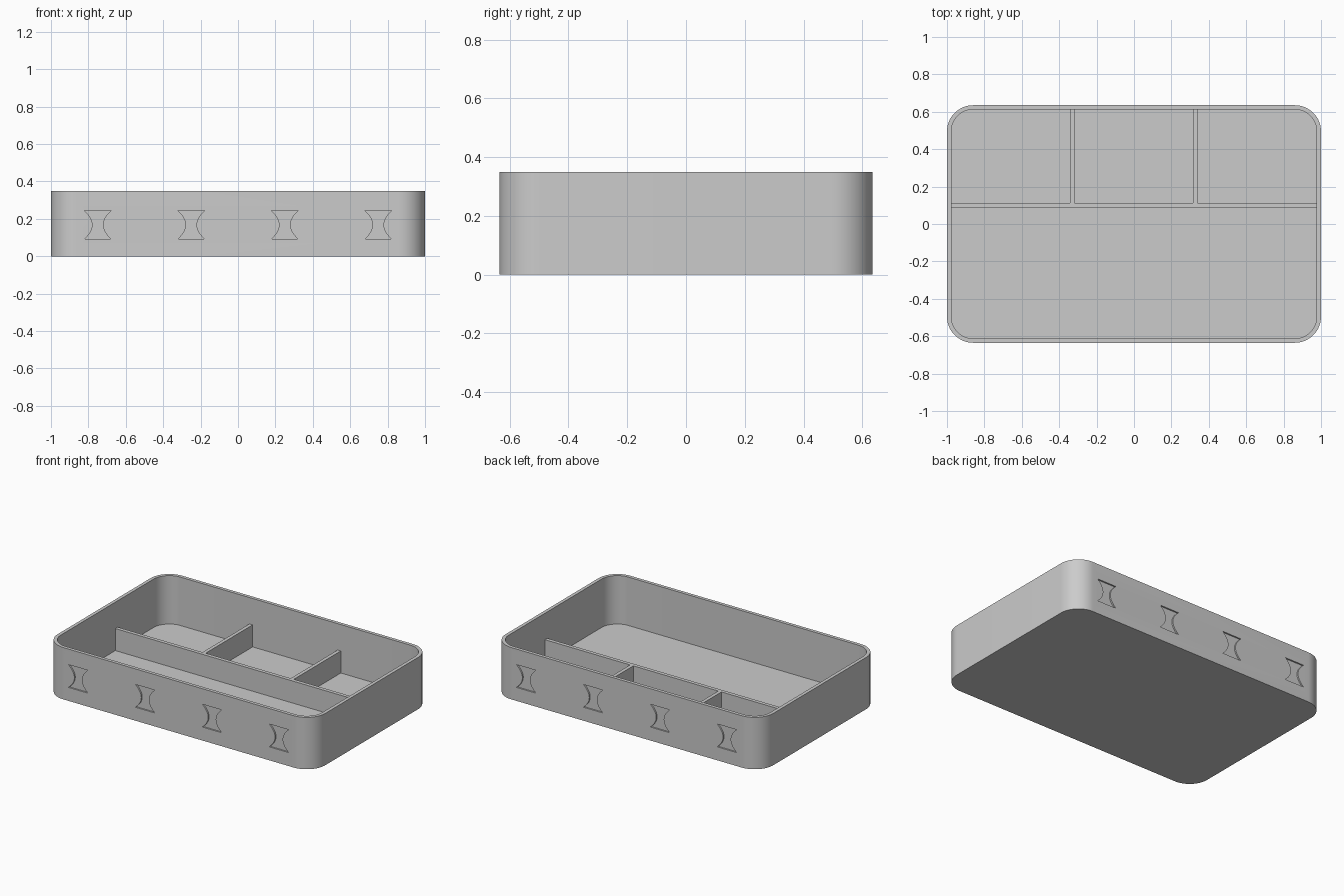
import bpy, bmesh, math

if "Cube" in bpy.data.objects:
    bpy.data.objects.remove(bpy.data.objects["Cube"], do_unlink=True)

HALF_X, HALF_Y, HEIGHT = 1.0, 0.635, 0.35
WALL, RADIUS, DIVIDER_TOP = 0.023, 0.14, 0.172

grey = bpy.data.materials.new("plain grey")
grey.use_nodes = True
grey.diffuse_color = (0.6, 0.6, 0.6, 1)
grey.node_tree.nodes["Principled BSDF"].inputs["Base Color"].default_value = grey.diffuse_color


def add_object(name, bm):
    bmesh.ops.recalc_face_normals(bm, faces=bm.faces)
    mesh = bpy.data.meshes.new(name)
    bm.to_mesh(mesh)
    bm.free()
    mesh.materials.append(grey)
    obj = bpy.data.objects.new(name, mesh)
    bpy.context.collection.objects.link(obj)
    return obj


def rounded_loop(bm, inset, z, steps=16):
    """Ring of vertices around a rounded rectangle."""
    r = RADIUS - inset
    ring = []
    for i, (sx, sy) in enumerate([(1, 1), (-1, 1), (-1, -1), (1, -1)]):
        for k in range(steps + 1):
            a = math.pi / 2 * (i + k / steps)
            ring.append(bm.verts.new((sx * (HALF_X - RADIUS) + r * math.cos(a),
                                      sy * (HALF_Y - RADIUS) + r * math.sin(a), z)))
    return ring


def bridge(bm, a, b):
    for i in range(len(a)):
        j = (i + 1) % len(a)
        bm.faces.new((a[i], a[j], b[j], b[i]))


def add_box(name, x0, x1, y0, y1, z0, z1):
    bm = bmesh.new()
    bmesh.ops.create_cube(bm, size=1)
    for v in bm.verts:
        v.co = ((x0 + x1) / 2 + v.co.x * (x1 - x0),
                (y0 + y1) / 2 + v.co.y * (y1 - y0),
                (z0 + z1) / 2 + v.co.z * (z1 - z0))
    return add_object(name, bm)


# Open tray: outer wall, flat rim, inner wall and floor
bm = bmesh.new()
rings = [rounded_loop(bm, 0, 0), rounded_loop(bm, 0, HEIGHT),
         rounded_loop(bm, WALL, HEIGHT), rounded_loop(bm, WALL, WALL)]
for lower, upper in zip(rings, rings[1:]):
    bridge(bm, lower, upper)
bm.faces.new(rings[0])
bm.faces.new(rings[-1])
tray = add_object("tray", bm)

# Shallow waisted recesses along the front and back walls
HALF_W, WAIST, Z_MID, HALF_H, DEPTH = 0.072, 0.044, 0.168, 0.077, 0.01
bm = bmesh.new()
for side in (-1, 1):
    for cx in (-0.75, -0.25, 0.25, 0.75):
        outline = []
        for s in (1, -1):
            for k in range(13):
                t = k / 6 - 1
                outline.append((cx + s * (HALF_W - WAIST * (1 - t * t)), Z_MID + s * t * HALF_H))
        inner = [bm.verts.new((x, side * (HALF_Y - DEPTH), z)) for x, z in outline]
        outer = [bm.verts.new((x, side * (HALF_Y + 0.05), z)) for x, z in outline]
        bridge(bm, inner, outer)
        bm.faces.new(inner)
        bm.faces.new(outer)
cutter = add_object("recess_cutter", bm)
cutter.hide_render = True

cut = tray.modifiers.new("recesses", 'BOOLEAN')
cut.operation, cut.solver, cut.object = 'DIFFERENCE', 'EXACT', cutter
bpy.ops.object.select_all(action='DESELECT')
bpy.context.view_layer.objects.active = tray
tray.select_set(True)
bpy.ops.object.modifier_apply(modifier=cut.name)
bpy.data.objects.remove(cutter, do_unlink=True)
bpy.ops.object.shade_smooth_by_angle(angle=math.radians(30))

# Half-height dividers: one long, two short ones behind it
EMBED = 0.01
add_box("long_divider", -HALF_X + EMBED, HALF_X - EMBED, 0.086, 0.111, EMBED, DIVIDER_TOP)
for name, x in (("right_short_divider", -0.331), ("left_short_divider", 0.328)):
    add_box(name, x - 0.012, x + 0.012, 0.1, HALF_Y - WALL + 0.005, EMBED, DIVIDER_TOP)
